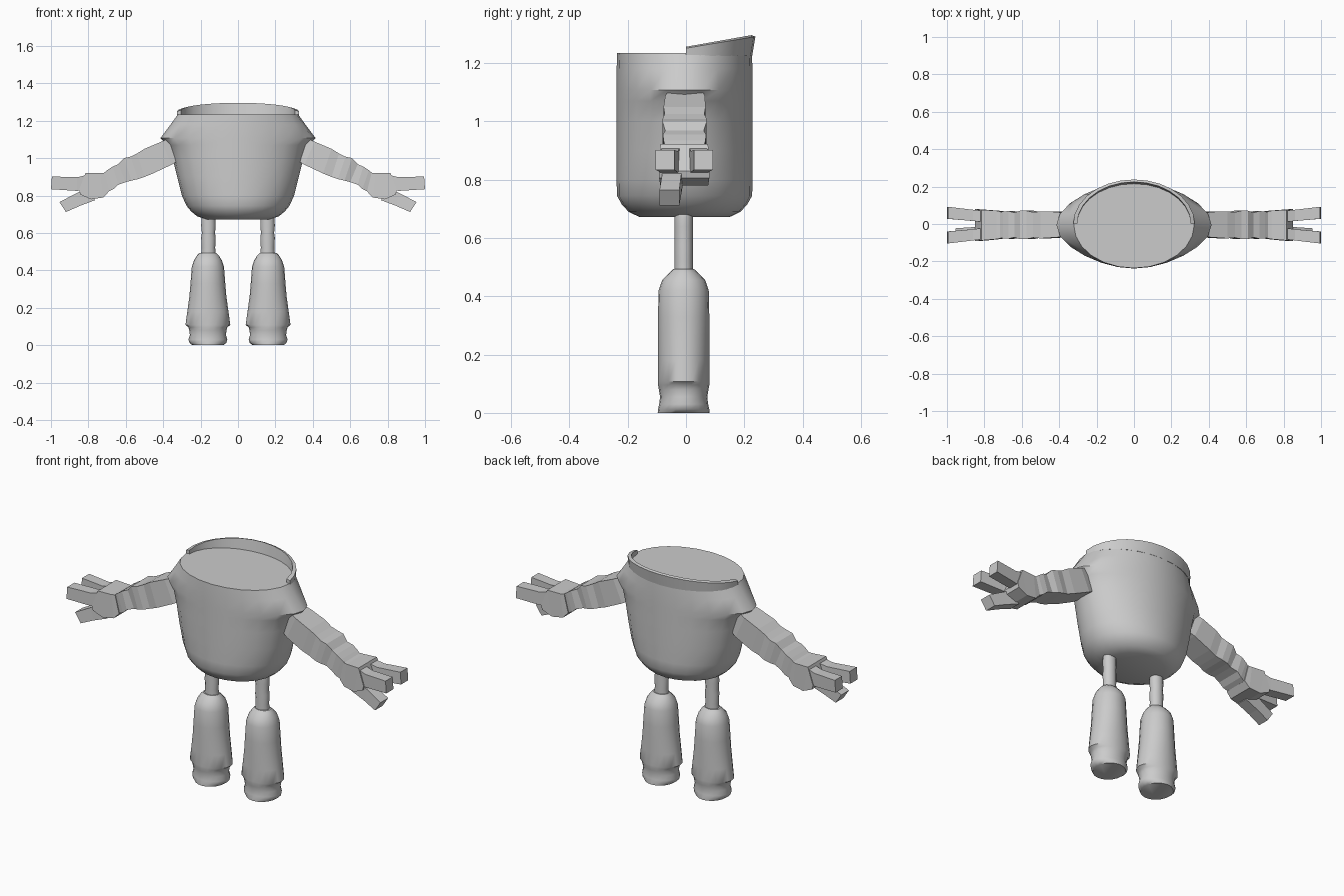
import bpy, bmesh, math

if "Cube" in bpy.data.objects:
    bpy.data.objects.remove(bpy.data.objects["Cube"])


def finish(name, bm, angle=None):
    bmesh.ops.recalc_face_normals(bm, faces=bm.faces[:])
    me = bpy.data.meshes.new(name)
    bm.to_mesh(me)
    bm.free()
    ob = bpy.data.objects.new(name, me)
    bpy.context.collection.objects.link(ob)
    if angle:
        bpy.ops.object.select_all(action='DESELECT')
        ob.select_set(True)
        bpy.context.view_layer.objects.active = ob
        bpy.ops.object.shade_smooth_by_angle(angle=math.radians(angle))
    return ob


def loft(name, rings, angle=None):
    """Skin closed rings of points and cap both ends."""
    bm = bmesh.new()
    vs = [[bm.verts.new(p) for p in ring] for ring in rings]
    n = len(vs[0])
    for a, b in zip(vs, vs[1:]):
        for i in range(n):
            j = (i + 1) % n
            bm.faces.new((a[i], a[j], b[j], b[i]))
    bm.faces.new(vs[0])
    bm.faces.new(vs[-1])
    return finish(name, bm, angle)


def oval(z, rx, ry, cx=0.0, cy=0.0, bulge=0.0, n=24):
    """Ellipse ring; bulge pushes only the left and right ends outward."""
    pts = []
    for i in range(n):
        t = 2 * math.pi * i / n
        c = math.cos(t)
        pts.append((cx + rx * c + bulge * c ** 3, cy + ry * math.sin(t), z))
    return pts


def square_limb(name, side, sections):
    """Four-sided limb; section = top x, top z, bottom x, bottom z, y centre, y half width."""
    rings = []
    for tx, tz, bx, bz, y, w in sections:
        rings.append([(side * tx, y - w, tz), (side * tx, y + w, tz),
                      (side * bx, y + w, bz), (side * bx, y - w, bz)])
    return loft(name, rings)


# torso: z, rx, ry, shoulder bulge
torso = [(.672, .17, .155, 0), (.69, .22, .192, 0), (.715, .25, .215, 0),
         (.745, .275, .232, 0), (.80, .30, .233, 0), (.90, .325, .233, 0),
         (1.0, .33, .233, .02), (1.07, .33, .233, .045), (1.107, .33, .233, .085),
         (1.18, .33, .233, .03), (1.234, .322, .231, 0)]
loft("torso", [oval(z, rx, ry, 0, -.005, b) for z, rx, ry, b in torso], 40)

# half collar around the back of the neck, rising to the rear
bm = bmesh.new()
prev = None
N = 14
for i in range(N + 1):
    t = math.pi * i / N
    c, s = math.cos(t), math.sin(t)
    top = 1.256 + .04 * s
    ring = [bm.verts.new(p) for p in (
        (.325 * c, .227 * s, 1.225), (.325 * c, .238 * s, top - .005),
        (.304 * c, .225 * s, top), (.304 * c, .214 * s, 1.225))]
    if prev:
        for k in range(4):
            m = (k + 1) % 4
            bm.faces.new((prev[k], prev[m], ring[m], ring[k]))
    else:
        bm.faces.new(ring)
    prev = ring
bm.faces.new(prev)
finish("collar", bm, 35)

for side, label in ((-1, "left"), (1, "right")):
    # arm: smooth upper part, rippled forearm
    square_limb(label + "_arm", side, [
        (.37, 1.105, .32, .985, -.003, .058), (.41, 1.088, .355, .965, -.003, .068),
        (.50, 1.05, .455, .918, -.005, .072), (.54, 1.025, .50, .900, -.005, .068),
        (.575, 1.008, .535, .888, -.005, .076), (.61, 1.000, .57, .880, -.005, .076),
        (.64, .968, .60, .872, -.005, .066), (.67, .955, .64, .858, -.005, .074),
        (.70, .935, .665, .835, -.005, .072), (.725, .915, .695, .820, -.005, .066)])
    # palm flaring toward the fingers
    square_limb(label + "_palm", side, [
        (.715, .922, .690, .822, -.005, .072), (.735, .920, .72, .79, -.005, .076),
        (.815, .922, .785, .780, -.006, .082), (.850, .830, .843, .805, -.006, .086)])
    # two fingers splayed apart
    for fy, nm in ((1, "rear"), (-1, "front")):
        square_limb(f"{label}_{nm}_finger", side, [
            (.80, .912, .81, .832, fy * .045 - .005, .030),
            (.86, .898, .86, .825, fy * .052 - .006, .030),
            (.995, .902, 1.0, .834, fy * .066 - .006, .032)])
    # thumb angled downward under the front finger
    square_limb(label + "_thumb", side, [
        (.80, .845, .765, .775, -.045, .033), (.865, .812, .845, .745, -.050, .033),
        (.955, .765, .920, .712, -.057, .034)])

    # thin thigh with slight ripples
    x = side * .158
    thigh = [(.48, .040), (.52, .036), (.575, .039), (.60, .035),
             (.64, .039), (.67, .037), (.695, .034), (.71, .020)]
    loft(label + "_thigh", [oval(z, r, .032, x, -.008, n=12) for z, r in thigh], 40)

    # bell-shaped shin and foot: z, rx, ry
    shin = [(0, .083, .089), (.012, .098, .088), (.03, .104, .084), (.055, .096, .081),
            (.08, .100, .085), (.096, .104, .088), (.108, .120, .088), (.18, .110, .088),
            (.26, .099, .088), (.33, .093, .088), (.42, .086, .086), (.455, .074, .074),
            (.48, .058, .050), (.493, .045, .036)]
    loft(label + "_lower_leg", [oval(z, rx, ry, side * .161, -.008, n=20)
                                for z, rx, ry in shin], 40)
